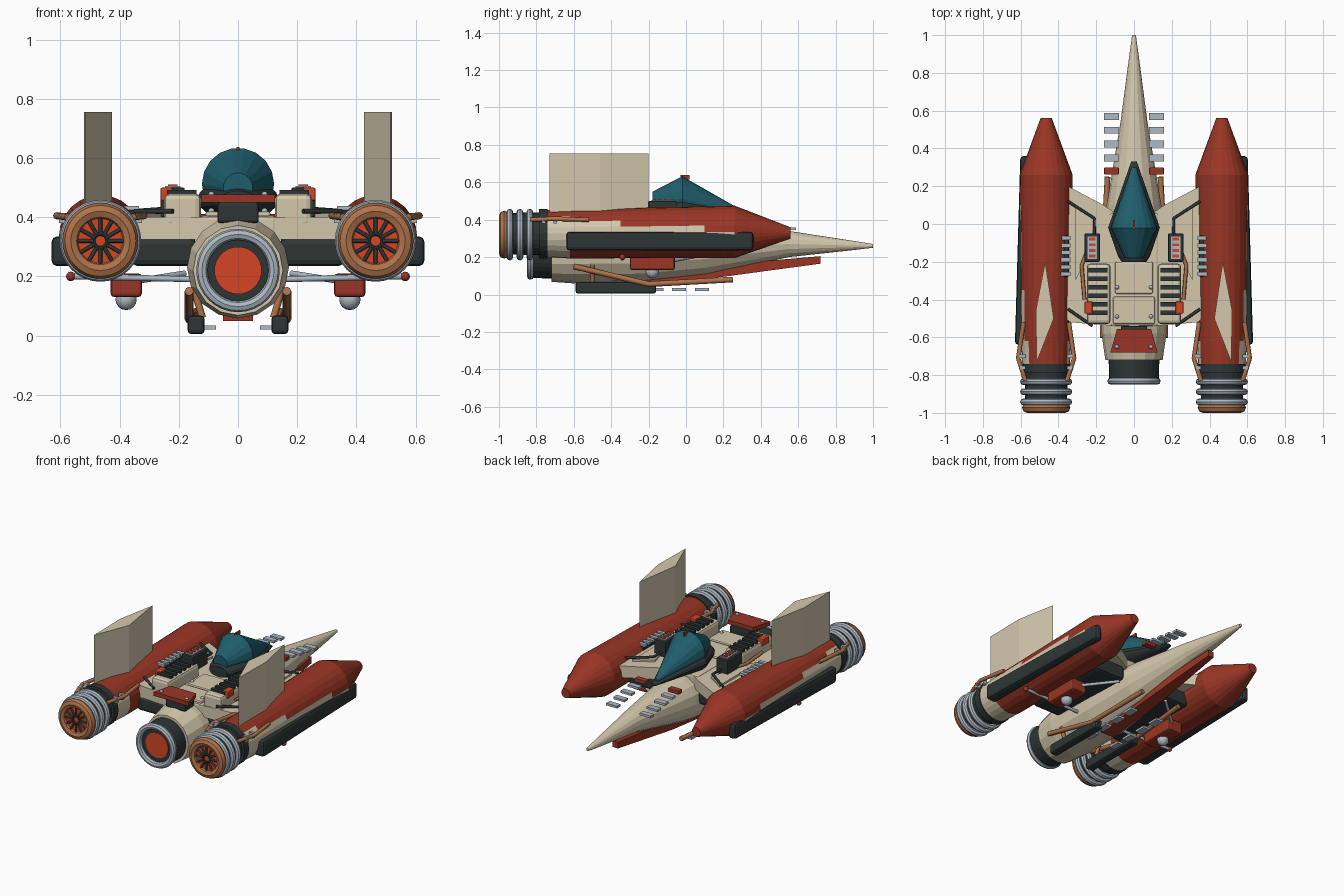
import bpy, bmesh, math
from mathutils import Vector

old = bpy.data.objects.get("Cube")
if old:
    bpy.data.objects.remove(old, do_unlink=True)


def material(name, rgb):
    m = bpy.data.materials.new(name)
    m.use_nodes = True
    m.diffuse_color = (*rgb, 1)
    m.node_tree.nodes["Principled BSDF"].inputs["Base Color"].default_value = (*rgb, 1)
    return m


CREAM = material("cream hull", (.66, .58, .42))
RED = material("brick red", (.32, .036, .018))
DARK = material("charcoal", (.026, .036, .036))
TEAL = material("teal glass", (.014, .11, .15))
METAL = material("pale steel", (.42, .49, .55))
COPPER = material("copper", (.43, .17, .07))
ORANGE = material("hot orange", (.66, .06, .018))


def finish(name, bm, mats, rule=None):
    bmesh.ops.recalc_face_normals(bm, faces=bm.faces)
    if rule:
        for f in bm.faces:
            f.material_index = rule(f.calc_center_median())
    me = bpy.data.meshes.new(name)
    bm.to_mesh(me)
    bm.free()
    for m in mats:
        me.materials.append(m)
    ob = bpy.data.objects.new(name, me)
    bpy.context.collection.objects.link(ob)
    return ob


def bevel(ob, width, segments=2):
    mod = ob.modifiers.new("bevel", "BEVEL")
    mod.width, mod.segments = width, segments


def loft(name, rings, mats, rule=None):
    """Skin a row of equal closed rings and cap both ends."""
    bm = bmesh.new()
    vs = [[bm.verts.new(p) for p in r] for r in rings]
    n = len(vs[0])
    for a, b in zip(vs, vs[1:]):
        for i in range(n):
            j = (i + 1) % n
            bm.faces.new((a[i], a[j], b[j], b[i]))
    bm.faces.new(vs[0])
    bm.faces.new(vs[-1])
    return finish(name, bm, mats, rule)


def lathe(name, rows, mats, x=0, sides=20, squash=1, rule=None):
    """Round body along y from rows of (y, radius, centre z)."""
    turn = [2 * math.pi * i / sides for i in range(sides)]
    rings = [[(x + r * math.cos(a), y, z + squash * r * math.sin(a)) for a in turn] for y, r, z in rows]
    return loft(name, rings, mats, rule)


def prism(name, outline, z0, z1, mat):
    return loft(name, [[(x, y, z) for x, y in outline] for z in (z0, z1)], [mat])


def box(name, x, y, z, mat, round_=0.0):
    """Box from (low, high) pairs."""
    ob = prism(name, [(x[0], y[0]), (x[1], y[0]), (x[1], y[1]), (x[0], y[1])], z[0], z[1], mat)
    if round_:
        bevel(ob, round_)
    return ob


def span(c, size):
    return (c - size / 2, c + size / 2)


def tube(name, points, radius, mat):
    cu = bpy.data.curves.new(name, "CURVE")
    cu.dimensions = "3D"
    cu.bevel_depth, cu.bevel_resolution, cu.use_fill_caps = radius, 2, True
    sp = cu.splines.new("POLY")
    sp.points.add(len(points) - 1)
    for p, co in zip(sp.points, points):
        p.co = (*co, 1)
    cu.materials.append(mat)
    ob = bpy.data.objects.new(name, cu)
    bpy.context.collection.objects.link(ob)
    return ob


def ring(name, x, y, z, major, minor, mat):
    bpy.ops.mesh.primitive_torus_add(location=(x, y, z), rotation=(math.pi / 2, 0, 0), major_radius=major,
                                     minor_radius=minor, major_segments=32, minor_segments=8)
    ob = bpy.context.object
    ob.name = name
    ob.data.materials.append(mat)
    bpy.ops.object.shade_smooth_by_angle()


def ball(name, loc, radius, mat):
    bpy.ops.mesh.primitive_uv_sphere_add(location=loc, radius=radius, segments=12, ring_count=8)
    ob = bpy.context.object
    ob.name = name
    ob.data.materials.append(mat)
    bpy.ops.object.shade_smooth_by_angle()


# Fuselage, keel and tail engine
lathe("fuselage", [(1, .01, .26), (.9, .024, .262), (.55, .07, .27), (.1, .145, .245), (-.25, .168, .23),
                   (-.58, .172, .23), (-.72, .152, .22)], [CREAM], sides=16)
loft("keel", [[(-w, y, b), (w, y, b), (w, y, t), (-w, y, t)] for y, w, b, t in
              ((.72, .02, .165, .205), (.2, .045, .095, .16), (-.25, .05, .05, .1))], [RED])
lathe("tail_engine", [(-.68, .135, .22), (-.82, .132, .22)], [DARK], sides=32)
ring("tail_engine_ring", 0, -.832, .22, .122, .019, METAL)
lathe("tail_engine_glow", [(-.815, .08, .22), (-.826, .08, .22)], [ORANGE], sides=32)

# Deck behind the cockpit
box("deck_core", (-.13, .13), (-.54, .06), (.33, .405), CREAM, .012)
box("deck_front_panel", (-.1, .1), (-.37, -.2), (.4, .42), CREAM, .008)
box("deck_rear_panel", (-.11, .11), (-.53, -.385), (.4, .42), CREAM, .008)
prism("tail_hatch", [(-.125, -.68), (.125, -.68), (.09, -.555), (-.09, -.555)], .45, .476, RED)
box("tail_hatch_mount", (-.07, .07), (-.64, -.54), (.38, .452), DARK, .01)

# Cockpit
lathe("cockpit_base", [(-.2, .065, .455), (-.17, .085, .455), (-.02, .137, .46), (.33, .015, .42)],
      [DARK], sides=18, squash=.52)
lathe("canopy", [(-.18, .05, .5), (-.02, .122, .512), (.3, .012, .438)], [TEAL], sides=18)
box("canopy_ridge", (-.005, .005), (-.03, .02), (.615, .638), RED)

for s, side in ((1, "left_"), (-1, "right_")):
    cx, cz = s * .465, .325

    def sx(a, b):
        return tuple(sorted((s * a, s * b)))

    def path(pts):
        return [(s * x, y, z) for x, y, z in pts]

    # Engine nacelle: red shell, cream rear and tapering outer band
    def shell(c):
        a = math.degrees(math.atan2(c.z - cz, s * (c.x - cx)))
        if c.y > .2 or 45 < a < 150:
            return 0
        if c.y < -.62:
            return 1
        return int(-35 < a < 40 - 45 * (c.y + .62))

    lathe(side + "nacelle", [(-.77, .125, cz), (-.62, .132, cz), (-.35, .134, cz + .003), (-.1, .136, cz + .006),
                             (.1, .138, cz + .008), (.26, .14, cz + .01), (.56, .03, cz + .004)],
          [RED, CREAM], x=cx, sides=24, rule=shell)
    lathe(side + "nacelle_collar", [(-.74, .132, cz), (-.785, .132, cz)], [DARK], x=cx, sides=24)
    lathe(side + "nacelle_core", [(-.77, .115, cz), (-.975, .11, cz)], [DARK], x=cx, sides=24)
    for y in (-.835, -.888, -.942):
        ring(side + "cooling_ring", cx, y, .32, .12, .018, METAL)

    # Copper exhaust lip with a spoked fan
    ring(side + "exhaust_lip", cx, -.972, .32, .1, .028, COPPER)
    lathe(side + "fan_glow", [(-.97, .08, .32), (-.98, .08, .32)], [ORANGE], x=cx, sides=24)
    for i in range(12):
        d = Vector((math.cos(i * math.pi / 6), 0, math.sin(i * math.pi / 6)))
        hub = Vector((cx, -.982, .32))
        tube(side + "fan_spoke", [hub + d * .02, hub + d * .078], .0065, DARK)
    ring(side + "fan_hub_ring", cx, -.982, .32, .024, .007, DARK)
    for m in (1, -1):
        tube(side + "exhaust_pipe", [(cx + m * s * x, y, z) for x, y, z in
             ((.11, -.83, .4), (.148, -.71, .405), (.12, -.52, .4))], .012, COPPER)
        for y in (-.7, -.76):
            box(side + "pipe_clamp", span(cx + m * s * .125, .03), span(y, .018), (.38, .415), METAL)

    # Tall wedge fin
    fin = [(s * x, y) for x, y in ((.47, -.2), (.52, -.46), (.515, -.73), (.425, -.5))]
    prism(side + "fin", fin, .4, .755, CREAM)

    # Dark armour on the outer flank
    flank = prism(side + "flank_armour", [(s * x, y) for x, y in
                  ((.55, .36), (.602, .36), (.63, -.62), (.63, -.64), (.55, -.64))], .235, .335, DARK)
    bevel(flank, .018)

    # Wing bridge with its dark lower plate and braces
    prism(side + "wing", [(s * x, y) for x, y in
          ((.1, .06), (.16, .1), (.35, .2), (.38, -.48), (.34, -.52), (.1, -.54))], .325, .4, CREAM)
    box(side + "wing_lower_plate", sx(.14, .36), (-.52, .08), (.235, .33), DARK, .02)
    tube(side + "front_brace", path([(.35, .12, .42), (.21, .03, .43), (.21, -.06, .43)]), .008, DARK)
    tube(side + "rear_brace", path([(.35, -.45, .42), (.22, -.54, .42)]), .008, DARK)
    prism(side + "wing_panel", [(s * x, y) for x, y in ((.2, .03), (.31, .1), (.31, -.3), (.26, -.2))], .4, .412, CREAM)

    # Vent block, slats and status console
    box(side + "vent_block", sx(.125, .25), (-.53, -.21), (.365, .48), CREAM, .018)
    for i in range(6):
        box(side + "vent_slat", sx(.14, .24), span(-.245 - i * .045, .024), (.475, .492), DARK)
    box(side + "warning_box", sx(.22, .262), (-.475, -.41), (.455, .5), ORANGE, .006)
    box(side + "console", sx(.18, .262), (-.2, -.05), (.4, .5), DARK, .006)
    box(side + "console_face", sx(.195, .247), (-.185, -.065), (.5, .506), METAL)
    for i in range(4):
        box(side + "console_light", sx(.205, .237), span(-.08 - i * .03, .015), (.506, .511), ORANGE)
    tube(side + "side_pipe", path([(.25, -.15, .42), (.277, -.22, .42), (.262, -.4, .42)]), .01, COPPER)

    # Louvre stack beside the nacelle
    box(side + "louvre_base", sx(.345, .41), (-.28, -.06), (.37, .425), DARK, .006)
    for i in range(6):
        box(side + "louvre", sx(.335, .42), span(-.075 - i * .038, .022), (.422, .438), METAL)

    # Stepping plates beside the nose, with a red block behind them
    box(side + "nose_block", sx(.08, .158), (.262, .3), (.385, .41), RED, .004)
    for i in range(4):
        box(side + "nose_step", sx(.08, .158), span(.35 + i * .073, .036), span(.388 - i * .012, .014), METAL)

    # Landing skid, copper strut and belly plates
    box(side + "skid", sx(.113, .17), (-.59, -.16), (.005, .068), DARK, .012)
    tube(side + "skid_strut", path([(.165, -.6, .15), (.165, -.2, .055), (.14, .25, .08)]), .015, COPPER)
    tube(side + "skid_link", path([(.12, -.5, .06), (.15, -.5, .16)]), .012, COPPER)
    for i in range(4):
        box(side + "belly_plate", sx(.075, .125), span(.085 - i * .122, .075), (.02, .034), METAL)

    # Red pod under the wing with a steel dome and cross tubes
    box(side + "under_pod", sx(.325, .43), (-.3, -.06), (.13, .21), RED, .012)
    ball(side + "under_pod_dome", (s * .378, -.18, .122), .036, METAL)
    tube(side + "cross_tube", path([(.14, -.34, .19), (.56, -.34, .2)]), .01, METAL)
    tube(side + "diagonal_tube", path([(.37, -.08, .18), (.18, .08, .21)]), .01, METAL)
    ball(side + "cross_tube_end", (s * .565, -.34, .2), .016, RED)

    # Deck rivets
    for x, y, z in ((.09, -.335, .42), (.09, -.49, .42), (.09, -.65, .476)):
        ball(side + "rivet", (s * x, y, z), .011, METAL)
